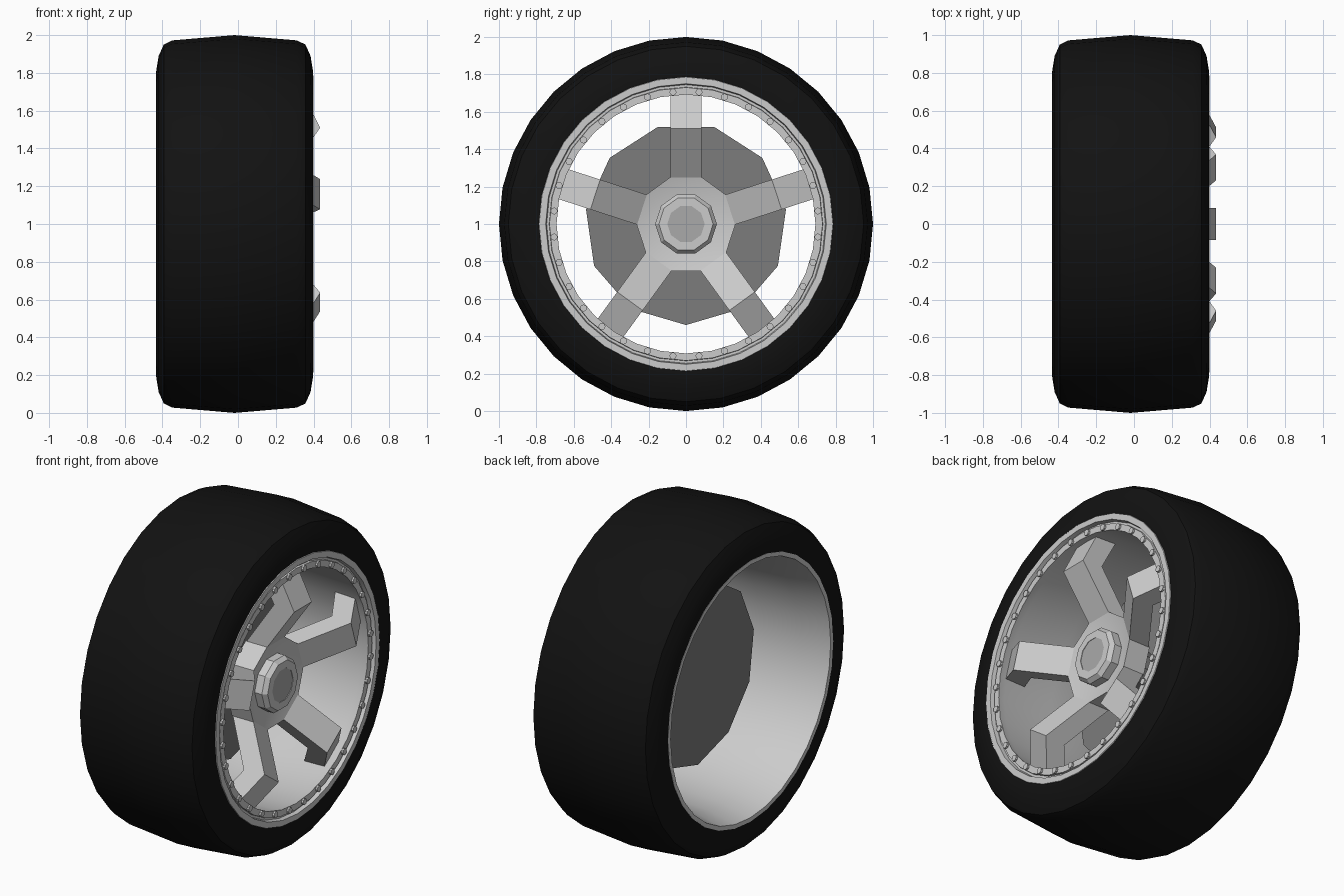
import bpy, bmesh
from math import sin, cos, pi, radians

if "Cube" in bpy.data.objects:
    bpy.data.objects.remove(bpy.data.objects["Cube"])

CZ = 1.0  # axle height


def at(x, r, a, t=0.0):
    """Point at axle position x, radius r, angle a from the top, sideways offset t."""
    return (x, r * sin(a) + t * cos(a), CZ + r * cos(a) - t * sin(a))


def material(name, v):
    m = bpy.data.materials.new(name)
    m.diffuse_color = (v, v, v, 1)
    m.use_nodes = True
    m.node_tree.nodes["Principled BSDF"].inputs["Base Color"].default_value = m.diffuse_color
    return m


def finish(bm, name, mat=None, smooth=None):
    bmesh.ops.recalc_face_normals(bm, faces=bm.faces)
    me = bpy.data.meshes.new(name)
    bm.to_mesh(me)
    bm.free()
    ob = bpy.data.objects.new(name, me)
    bpy.context.collection.objects.link(ob)
    if mat:
        me.materials.append(mat)
    if smooth:
        bpy.ops.object.select_all(action='DESELECT')
        ob.select_set(True)
        bpy.context.view_layer.objects.active = ob
        bpy.ops.object.shade_smooth_by_angle(angle=radians(smooth))
    return ob


def revolve(name, profile, sides, offset=0.0, closed=True, mat=None, smooth=None):
    """Spin an (x, r) profile round the axle; open profiles get end caps."""
    bm = bmesh.new()
    rings = [[bm.verts.new(at(x, r, offset + 2 * pi * i / sides)) for i in range(sides)]
             for x, r in profile]
    pairs = list(zip(rings, rings[1:]))
    if closed:
        pairs.append((rings[-1], rings[0]))
    else:
        bm.faces.new(rings[0])
        bm.faces.new(rings[-1])
    for p, q in pairs:
        for i in range(sides):
            j = (i + 1) % sides
            bm.faces.new((p[i], p[j], q[j], q[i]))
    return finish(bm, name, mat, smooth)


rubber = material("rubber", 0.006)
dark = material("dark_metal", 0.2)
mid = material("mid_metal", 0.4)

# Tyre: half profile mirrored about its middle plane
half = [(0.0, 1.0), (0.33, 0.972), (0.375, 0.95), (0.402, 0.89), (0.415, 0.81), (0.413, 0.785)]
mx = -0.018
tyre = [(mx - x, r) for x, r in reversed(half[1:])] + [(mx + x, r) for x, r in half]
revolve("tyre", tyre, 32, mat=rubber, smooth=35)

# Rim: stepped front lip and open barrel
rim = [(0.385, 0.79), (0.4, 0.785), (0.4, 0.75), (0.375, 0.745), (0.375, 0.732), (0.388, 0.73),
       (0.388, 0.692), (0.34, 0.70), (0.0, 0.715), (-0.25, 0.73), (-0.433, 0.765), (-0.433, 0.79)]
revolve("rim", rim, 32, smooth=30)

# Rim bolts
bm = bmesh.new()
for k in range(32):
    a = 2 * pi * (k + 0.5) / 32
    _, cy, cz = at(0, 0.709, a)
    rings = [[bm.verts.new((x, cy + 0.019 * cos(pi * i / 4), cz + 0.019 * sin(pi * i / 4)))
              for i in range(8)] for x in (0.38, 0.4)]
    bm.faces.new(rings[1])
    for i in range(8):
        j = (i + 1) % 8
        bm.faces.new((rings[0][i], rings[0][j], rings[1][j], rings[1][i]))
finish(bm, "rim_bolts")

# Five bent spokes: side profile (r, x) extruded across the spoke width
side = [(0.24, 0.247), (0.51, 0.435), (0.705, 0.335), (0.705, 0.20), (0.52, 0.30), (0.24, 0.11)]
W = 0.084
bm = bmesh.new()
for k in range(5):
    a = 2 * pi * k / 5
    left, right = [[bm.verts.new(at(x, r, a, t)) for r, x in side] for t in (-W, W)]
    bm.faces.new(left)
    bm.faces.new(right)
    for i in range(6):
        j = (i + 1) % 6
        bm.faces.new((left[i], left[j], right[j], right[i]))
finish(bm, "spokes")

# Hub: ten-sided body whose corners line up with the spoke edges
bm = bmesh.new()
corners = [(2 * pi * k / 5, t) for k in range(5) for t in (-W, W)]
front, back = [[bm.verts.new(at(x, 0.25, a, t)) for a, t in corners] for x in (0.253, 0.11)]
inner = [bm.verts.new(at(0.225, 0.15, a, t * 0.6)) for a, t in corners]
bm.faces.new(inner)
bm.faces.new(back)
for i in range(10):
    j = (i + 1) % 10
    bm.faces.new((front[i], front[j], back[j], back[i]))
    bm.faces.new((front[i], front[j], inner[j], inner[i]))
finish(bm, "hub", smooth=30)

# Centre cap with darker middle
revolve("hub_cap", [(0.2, 0.165), (0.275, 0.165), (0.3, 0.145), (0.3, 0.10), (0.2, 0.10)],
        10, radians(18), smooth=25)
revolve("cap_centre", [(0.2, 0.101), (0.297, 0.101)], 10, radians(18), closed=False, mat=mid)

# Brake disc and axle behind the spokes
revolve("brake_disc", [(-0.08, 0.54), (-0.05, 0.54)], 11, pi, closed=False, mat=dark)
revolve("axle", [(-0.06, 0.13), (0.12, 0.13)], 10, closed=False, mat=dark)
